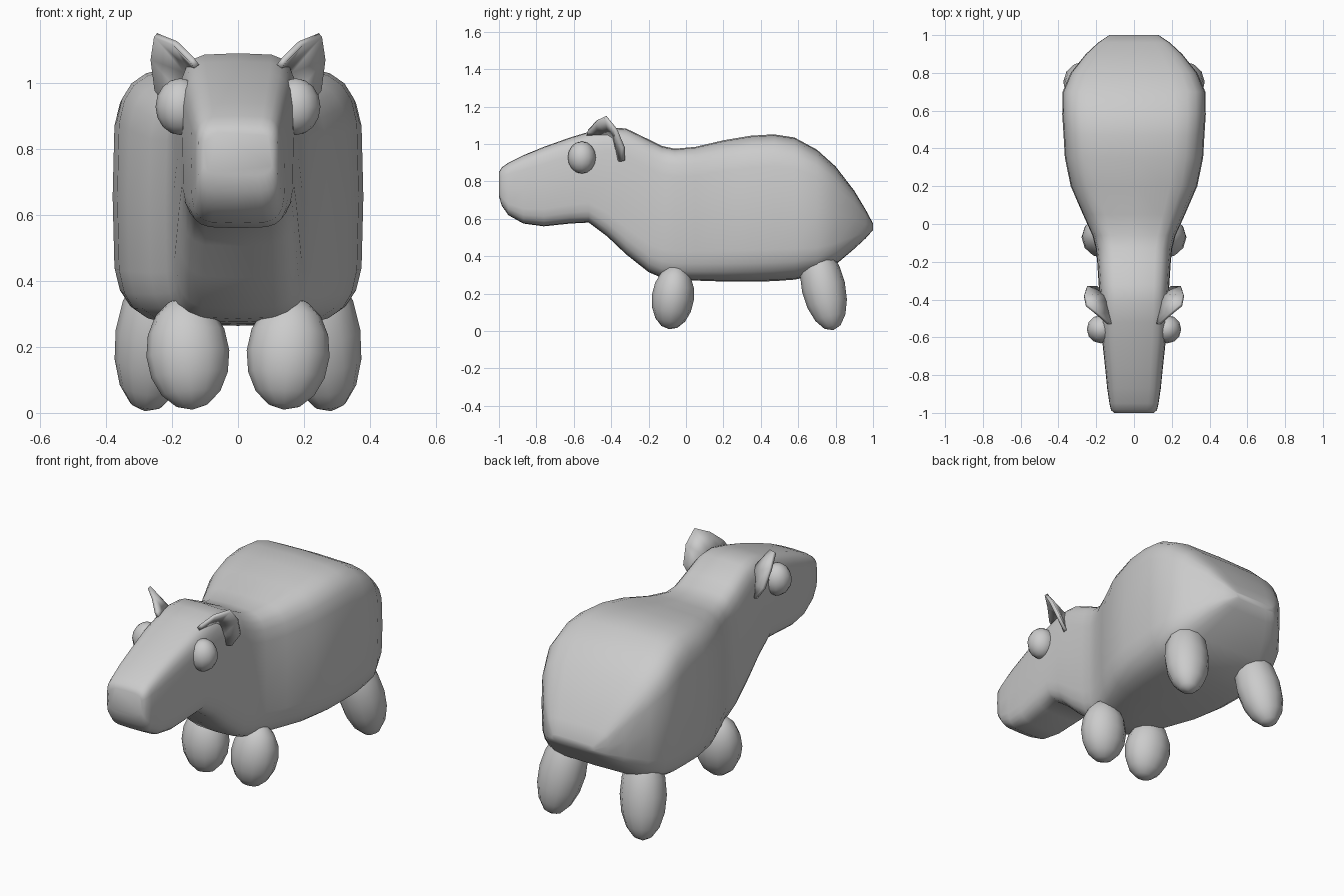
import bpy, bmesh, math
from mathutils import Euler

if "Cube" in bpy.data.objects:
    bpy.data.objects.remove(bpy.data.objects["Cube"])


def finish(name, bm):
    bmesh.ops.recalc_face_normals(bm, faces=bm.faces[:])
    for f in bm.faces:
        f.smooth = True
    me = bpy.data.meshes.new(name)
    bm.to_mesh(me)
    bm.free()
    ob = bpy.data.objects.new(name, me)
    bpy.context.collection.objects.link(ob)
    return ob


def loft(name, sections, n=24, power=0.42):
    """Skin boxy super-ellipse rings: (y, half width, bottom z, top z)."""
    bm = bmesh.new()
    rings = []
    for y, w, lo, hi in sections:
        ring = []
        for i in range(n):
            a = 2 * math.pi * i / n
            c, s = math.cos(a), math.sin(a)
            x = w * math.copysign(abs(c) ** power, c)
            z = (lo + hi) / 2 + (hi - lo) / 2 * math.copysign(abs(s) ** power, s)
            ring.append(bm.verts.new((x, y, z)))
        rings.append(ring)
    for r, q in zip(rings, rings[1:]):
        for i in range(n):
            j = (i + 1) % n
            bm.faces.new((r[i], r[j], q[j], q[i]))
    bm.faces.new(rings[0])
    bm.faces.new(rings[-1])
    return finish(name, bm)


def ellipsoid(name, loc, radii, rot=(0, 0, 0), segs=12, rings=8):
    bm = bmesh.new()
    bmesh.ops.create_uvsphere(bm, u_segments=segs, v_segments=rings, radius=1)
    ob = finish(name, bm)
    ob.location, ob.scale = loc, radii
    ob.rotation_euler = Euler(rot)
    return ob


# Body, neck and head in one skin
loft("body", [
    (-1.0, 0.105, 0.72, 0.85), (-0.985, 0.122, 0.67, 0.875),
    (-0.95, 0.13, 0.62, 0.90), (-0.87, 0.142, 0.575, 0.94),
    (-0.76, 0.153, 0.56, 0.985), (-0.62, 0.168, 0.575, 1.035),
    (-0.52, 0.173, 0.58, 1.065), (-0.42, 0.18, 0.505, 1.09),
    (-0.32, 0.187, 0.41, 1.083), (-0.2, 0.195, 0.315, 1.025),
    (-0.13, 0.202, 0.285, 0.99), (-0.06, 0.22, 0.275, 0.975),
    (0.05, 0.27, 0.27, 0.985), (0.2, 0.335, 0.265, 1.02),
    (0.35, 0.366, 0.264, 1.045), (0.47, 0.373, 0.267, 1.052),
    (0.58, 0.38, 0.275, 1.035), (0.7, 0.378, 0.30, 0.97),
    (0.8, 0.335, 0.355, 0.88), (0.9, 0.255, 0.44, 0.75),
    (0.96, 0.19, 0.495, 0.65), (1.0, 0.13, 0.54, 0.575)])

# Ear shell: outer rim and the line where it meets the head
rim = [(.14, -.525, 1.07), (.19, -.48, 1.12), (.25, -.43, 1.145),
       (.262, -.375, 1.075), (.25, -.335, .98), (.2, -.335, .91)]
root = [(.125, -.53, 1.05), (.14, -.47, 1.055), (.15, -.41, 1.05),
        (.16, -.385, 1.035), (.17, -.37, .97), (.17, -.36, .91)]

for side, s in (("left", 1), ("right", -1)):
    bm = bmesh.new()
    a = [bm.verts.new((s * x, y, z)) for x, y, z in rim]
    b = [bm.verts.new((s * x, y, z)) for x, y, z in root]
    for i in range(len(a) - 1):
        bm.faces.new((a[i], a[i + 1], b[i + 1], b[i]))
    ear = finish(f"ear_{side}", bm)
    mod = ear.modifiers.new("thickness", 'SOLIDIFY')
    mod.thickness, mod.offset = 0.018, 0

    # Eyes
    ellipsoid(f"eye_{side}", (s * 0.175, -0.557, 0.928), (0.075, 0.075, 0.086))

    # Short, stubby legs
    ellipsoid(f"front_leg_{side}", (s * 0.152, -0.07, 0.18), (0.126, 0.113, 0.172),
              (-0.12, s * 0.08, 0))
    ellipsoid(f"back_leg_{side}", (s * 0.25, 0.735, 0.235), (0.122, 0.117, 0.238),
              (0.22, -s * 0.14, 0))
